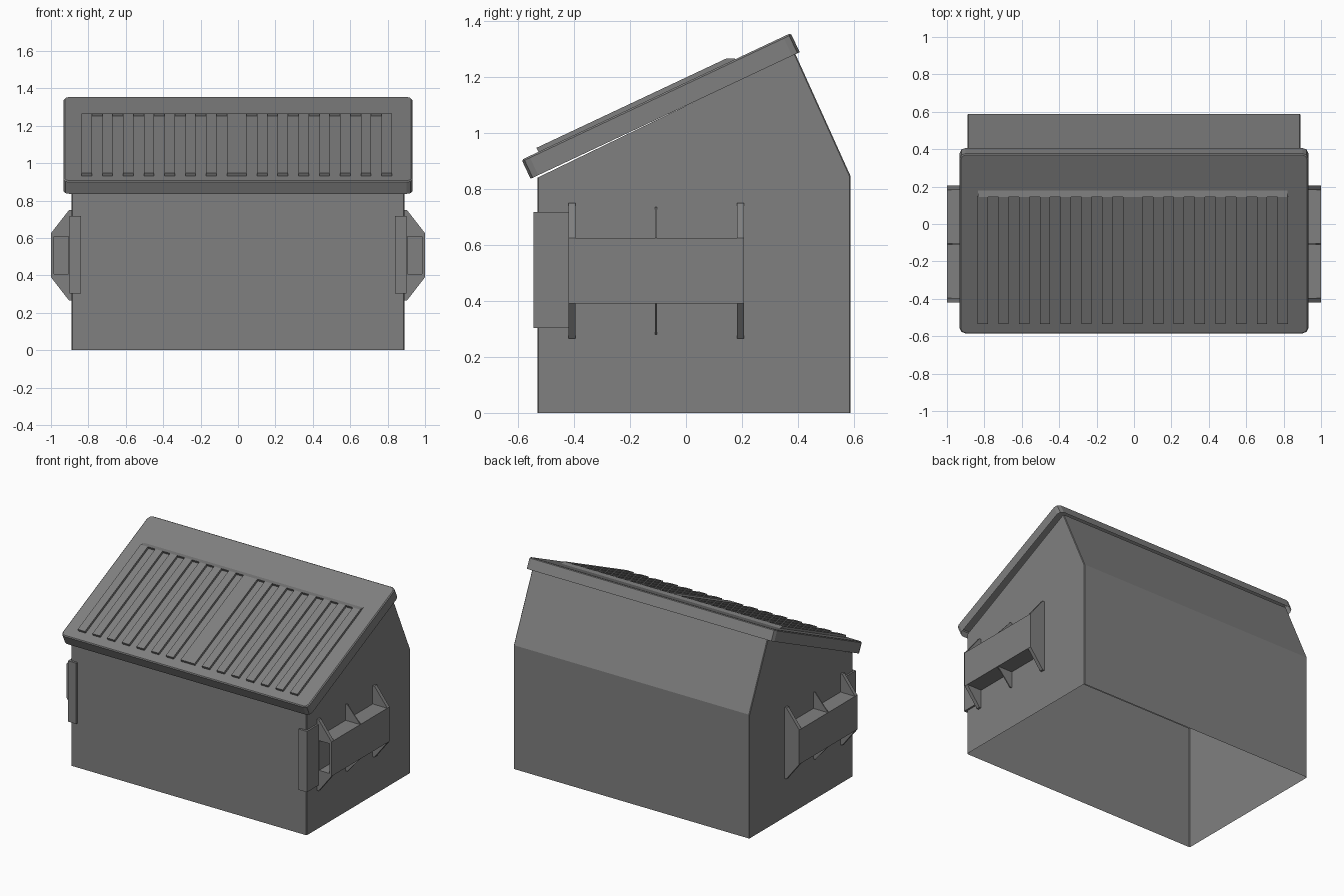
import bpy, bmesh, math
from mathutils import Matrix

if "Cube" in bpy.data.objects:
    bpy.data.objects.remove(bpy.data.objects["Cube"])

LID = Matrix.Translation((0, -0.555, 0.836)) @ Matrix.Rotation(math.radians(25.2), 4, 'X')
PAINT = bpy.data.materials.new("dark_grey_paint")
PAINT.diffuse_color = (0.216, 0.216, 0.216, 1)
PAINT.use_nodes = True
PAINT.node_tree.nodes["Principled BSDF"].inputs["Base Color"].default_value = PAINT.diffuse_color


def finish(name, bm, matrix=None, mirror=False):
    bmesh.ops.recalc_face_normals(bm, faces=bm.faces[:])
    if matrix:
        bm.transform(matrix)
    mesh = bpy.data.meshes.new(name)
    bm.to_mesh(mesh)
    bm.free()
    mesh.materials.append(PAINT)
    ob = bpy.data.objects.new(name, mesh)
    bpy.context.collection.objects.link(ob)
    if mirror:
        ob.modifiers.new("mirror", 'MIRROR')
    return ob


def prism(bm, points, offset):
    """Extrude a closed polygon of 3D points along an offset."""
    face = bm.faces.new([bm.verts.new(p) for p in points])
    bm.normal_update()
    ext = bmesh.ops.extrude_face_region(bm, geom=[face], use_keep_orig=True)
    moved = [g for g in ext["geom"] if isinstance(g, bmesh.types.BMVert)]
    bmesh.ops.translate(bm, verts=moved, vec=offset)
    bmesh.ops.recalc_face_normals(bm, faces=bm.faces[:])
    bm.normal_update()


def box(bm, lo, hi):
    (x0, y0, z0), (x1, y1, z1) = lo, hi
    prism(bm, [(x0, y0, z0), (x1, y0, z0), (x1, y1, z0), (x0, y1, z0)], (0, 0, z1 - z0))


# Bin body: thin shell, open below and under the lid
bm = bmesh.new()
profile = [(-0.53, 0), (-0.53, 0.84), (0.389, 1.285), (0.588, 0.845), (0.588, 0)]
left, right = [[bm.verts.new((x, y, z)) for y, z in profile] for x in (-0.89, 0.89)]
bm.faces.new(left)
bm.faces.new(right)
for i in (0, 2, 3):
    bm.faces.new((left[i], left[i + 1], right[i + 1], right[i]))
body = finish("bin_body", bm)
bevel = body.modifiers.new("edge_bevel", 'BEVEL')
bevel.width = 0.004
bevel.segments = 1
bevel.limit_method = 'ANGLE'
bevel.angle_limit = math.radians(60)

# Sloping lid: tray with chamfered corners, open underneath
bm = bmesh.new()
box(bm, (-0.932, 0, 0), (0.932, 1.062, 0.075))
corners = [e for e in bm.edges if abs(e.verts[0].co.z - e.verts[1].co.z) > 0.01]
bmesh.ops.bevel(bm, geom=corners, offset=0.03, segments=2, profile=0.5, affect='EDGES')
bottom = [f for f in bm.faces if all(v.co.z < 0.001 for v in f.verts)]
bmesh.ops.delete(bm, geom=bottom, context='FACES')
bm.normal_update()
rim = [e for e in bm.edges if all(v.co.z > 0.074 for v in e.verts)]
bmesh.ops.bevel(bm, geom=rim, offset=0.006, segments=1, affect='EDGES')
finish("lid", bm, LID)

# Raised lid ribs joined by a wedge strip at their upper end
bm = bmesh.new()
ribs = [(-0.007, 0.105)]
for k in range(7):
    ribs += [(-0.007 + s * (0.136 + 0.111 * k), 0.055) for s in (-1, 1)]
for centre, width in ribs:
    box(bm, (centre - width / 2, 0.066, 0.074), (centre + width / 2, 0.815, 0.091))
prism(bm, [(-0.835, 0.815, 0.074), (-0.835, 0.815, 0.091), (-0.835, 0.848, 0.0745)], (1.656, 0, 0))
finish("lid_ribs", bm, LID)

# Fork sleeve: box with a deep opening at the front, closed at the back
bm = bmesh.new()
box(bm, (0.89, -0.42, 0.39), (1.0, 0.207, 0.625))
front = min(bm.faces, key=lambda f: f.calc_center_median().y)
bmesh.ops.inset_region(bm, faces=[front], thickness=0.016, use_even_offset=True)
inner = bmesh.ops.extrude_discrete_faces(bm, faces=[front])["faces"][0]
bmesh.ops.translate(bm, verts=inner.verts[:], vec=(0, 0.6, 0))
finish("fork_sleeve", bm, mirror=True)

# Gussets above and below the sleeve
bm = bmesh.new()
for y0, y1, reach in ((-0.42, -0.395, 0.125), (-0.11, -0.103, 0.11), (0.182, 0.207, 0.125)):
    for z, s in ((0.625, 1), (0.39, -1)):
        top = z + s * reach
        prism(bm, [(0.89, y0, z), (1.0, y0, z), (0.903, y0, top), (0.89, y0, top)],
              (0, y1 - y0, 0))
finish("sleeve_gussets", bm, mirror=True)

# Angle plates wrapping the front corners
bm = bmesh.new()
outline = [(0.84, -0.545), (0.902, -0.545), (0.902, -0.42), (0.89, -0.42), (0.89, -0.53), (0.84, -0.53)]
prism(bm, [(x, y, 0.303) for x, y in outline], (0, 0, 0.415))
finish("corner_plate", bm, mirror=True)
